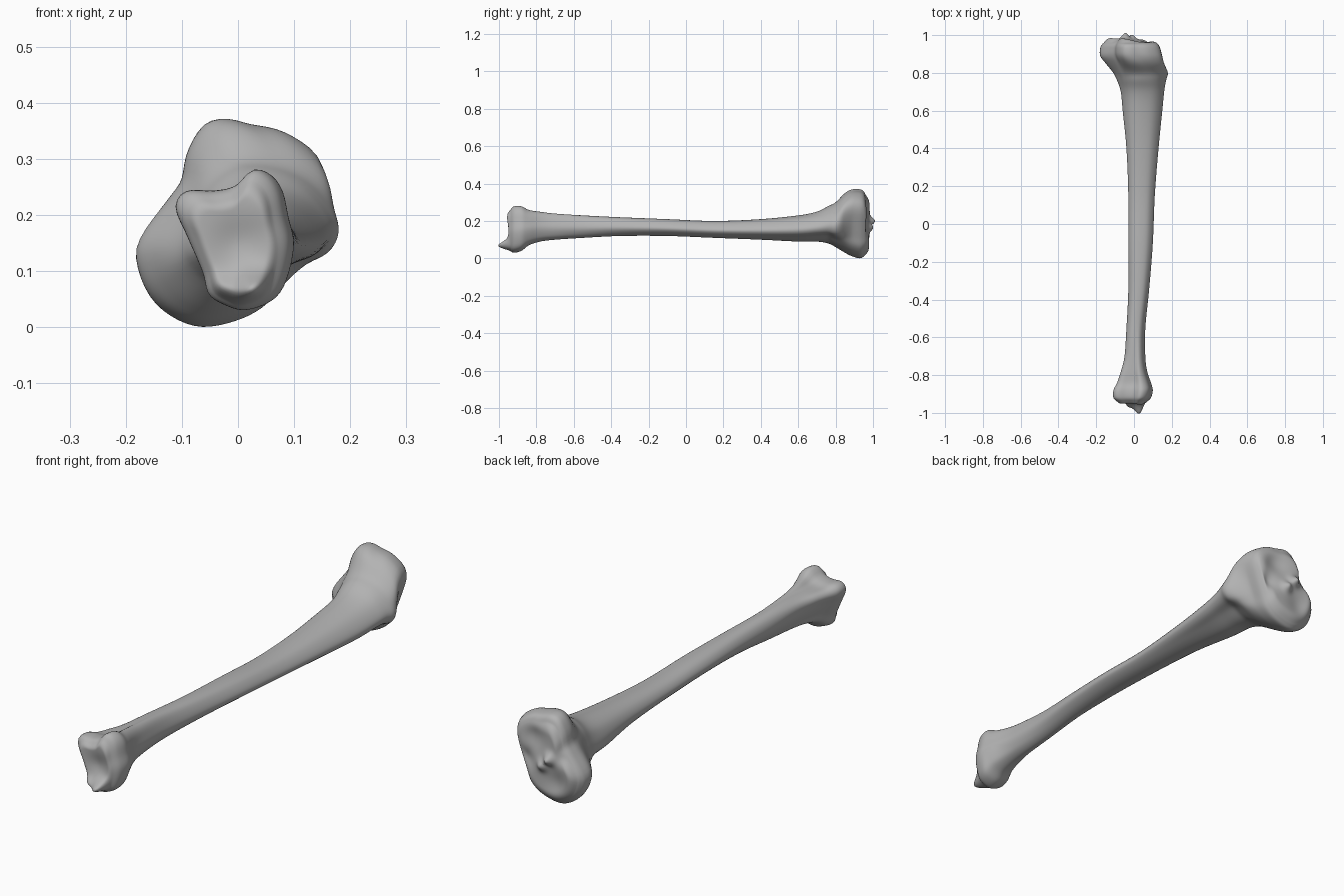
import bpy
import bmesh
from math import pi, cos, sin, atan2, hypot, exp

SIDES = 72          # points around each ring
STEPS = 5           # rings between neighbouring stations
CAP_RINGS = 22      # rings across each joint surface

# Outlines (x, z) in hundredths: ankle end, shaft, tuberosity, knee end
ANKLE = [(10, 14), (9, 19), (8, 24), (6, 27), (3, 28), (0, 25), (-4, 24), (-9, 24), (-11, 21),
         (-9, 16), (-6, 9), (-5, 5), (-2, 3), (2, 2), (7, 4), (9, 8)]
SHAFT = [(11, 15), (8, 19), (3, 20), (-1, 19), (-3, 16), (-1, 13), (3, 11), (8, 12)]
TUBEROSITY = [(18, 18), (14, 25), (8, 29), (0, 30), (-6, 26), (-9, 20), (-11, 14), (-10, 10),
              (-5, 6), (3, 7), (10, 11), (16, 13)]
KNEE = [(14, 25), (14, 29), (12, 32), (7, 35), (2, 36), (-2, 37), (-6, 36), (-9, 31), (-10, 26),
        (-12, 23), (-17, 16), (-18, 12), (-16, 6), (-12, 2), (-6, 0), (2, 2), (7, 6), (9, 11), (12, 19)]

# Stations in hundredths: y, x min, x max, z min, z max; then the outline blend
STATIONS = [
    (-94, -9, 7, 4, 26, 0), (-92, -11, 9, 3, 28, 0), (-88, -11, 10, 4, 28, 0),
    (-84, -9, 9, 7, 26, .1), (-78, -7, 7, 9, 25, .3), (-70, -5, 6, 10, 24, .6),
    (-55, -4, 6, 11, 23, .9), (-35, -3, 8, 12, 22, 1), (-10, -3, 10, 12, 21, 1),
    (15, -3, 11, 11, 20, 1), (40, -4, 13, 10, 21, 1.2), (60, -6, 15, 9, 23, 1.6),
    (70, -7, 16, 9, 25, 1.8), (76, -9, 17, 8, 28, 2), (80, -11, 18, 6, 30, 2.1),
    (85, -15, 16, 3, 35, 2.7), (89, -18, 15, 1, 37, 3), (93, -18, 14, 0, 37, 3),
    (95, -17, 13, 1, 36, 3), (96, -16, 12, 2, 34, 3)]


def spline(points, steps, closed):
    """Sample a Catmull-Rom curve through points of any dimension."""
    n = len(points)

    def get(i):
        return points[i % n] if closed else points[max(0, min(n - 1, i))]

    out = []
    for i in range(n if closed else n - 1):
        a, b, c, d = (get(i + k) for k in (-1, 0, 1, 2))
        for s in range(steps):
            t = s / steps
            out.append([q + t / 2 * (r - p + t * (2 * p - 5 * q + 4 * r - w + t * (3 * (q - r) + w - p)))
                        for p, q, r, w in zip(a, b, c, d)])
    if not closed:
        out.append(list(points[-1]))
    return out


def polar_outline(points):
    """Fit an outline to a unit box and return its radius at even angles."""
    dense = spline(points, 10, True)
    (x0, x1), (z0, z1) = [(min(v), max(v)) for v in zip(*dense)]
    polar = []
    for x, z in dense:
        u, v = 2 * (x - x0) / (x1 - x0) - 1, 2 * (z - z0) / (z1 - z0) - 1
        polar.append((atan2(v, u) % (2 * pi), hypot(u, v)))
    polar.sort()
    polar = [(polar[-1][0] - 2 * pi, polar[-1][1])] + polar + [(polar[0][0] + 2 * pi, polar[0][1])]
    radii = []
    for k in range(SIDES):
        angle = 2 * pi * k / SIDES
        for (a, r), (b, s) in zip(polar, polar[1:]):
            if a <= angle <= b:
                radii.append(r + (s - r) * (angle - a) / max(b - a, 1e-6))
                break
    return radii


PROFILES = [polar_outline(p) for p in (ANKLE, SHAFT, TUBEROSITY, KNEE)]


def section(station):
    """Blend two neighbouring outlines and fit them to the station's box."""
    y, x0, x1, z0, z1, blend = station
    blend = max(0, min(2.999, blend))
    low = int(blend)
    ring = []
    for k in range(SIDES):
        a, b = PROFILES[low][k], PROFILES[low + 1][k]
        r = a + (b - a) * (blend - low)
        ring.append((r * cos(2 * pi * k / SIDES), r * sin(2 * pi * k / SIDES)))
    (u0, u1), (v0, v1) = [(min(w), max(w)) for w in zip(*ring)]
    return [((x0 + (x1 - x0) * (u - u0) / (u1 - u0)) / 100, y / 100,
             (z0 + (z1 - z0) * (v - v0) / (v1 - v0)) / 100) for u, v in ring]


def bump(x, z, cx, cz, size, height, stretch=1):
    return height * exp(-(((x - cx) / size) ** 2 + ((z - cz) / size / stretch) ** 2))


def ankle_surface(x, z):
    """Hollow joint face with the long inner ankle lip below it."""
    return -(.012 + bump(x, z, .03, .06, .034, .062) + bump(x, z, -.03, .065, .025, .02)
             + bump(x, z, 0, .15, .045, -.012) + bump(x, z, .05, .22, .04, .006))


def knee_surface(x, z):
    """Two dished condyles with a raised ridge between them."""
    return (.02 - .06 * x + bump(x, z, .04, .27, .06, -.02) + bump(x, z, -.08, .1, .055, -.014)
            + bump(x, z, -.045, .2, .022, .03) + bump(x, z, -.01, .165, .022, .022)
            + bump(x, z, .08, .17, .04, -.02) + bump(x, z, -.11, .22, .03, -.02))


def bridge(bm, first, second):
    for k in range(SIDES):
        j = (k + 1) % SIDES
        bm.faces.new((first[k], first[j], second[j], second[k]))


def cap(bm, rim, surface):
    """Close an end with shrinking rings that follow a joint surface."""
    cx, cy, cz = (sum(v.co[i] for v in rim) / SIDES for i in range(3))
    last = rim
    for i in range(1, CAP_RINGS):
        s = 1 - i / CAP_RINGS
        rise = min(1, (1 - s) * 4)
        rise = rise * (2 - rise)
        ring = []
        for v in rim:
            x, z = cx + (v.co.x - cx) * s, cz + (v.co.z - cz) * s
            ring.append(bm.verts.new((x, cy + rise * surface(x, z), z)))
        bridge(bm, last, ring)
        last = ring
    tip = bm.verts.new((cx, cy + surface(cx, cz), cz))
    for k in range(SIDES):
        bm.faces.new((last[k], last[(k + 1) % SIDES], tip))


# Remove the default object
if "Cube" in bpy.data.objects:
    bpy.data.objects.remove(bpy.data.objects["Cube"], do_unlink=True)

# Bone material
bone = bpy.data.materials.new("bone_grey")
bone.use_nodes = True
colour = (.45, .45, .45, 1)
bone.diffuse_color = colour
bone.node_tree.nodes["Principled BSDF"].inputs["Base Color"].default_value = colour

# Shaft and flared ends as one loft, then the joint surfaces
bm = bmesh.new()
rings = [[bm.verts.new(p) for p in section(s)] for s in spline(STATIONS, STEPS, False)]
for first, second in zip(rings, rings[1:]):
    bridge(bm, first, second)
cap(bm, rings[0], ankle_surface)
cap(bm, rings[-1], knee_surface)
bmesh.ops.recalc_face_normals(bm, faces=bm.faces)

mesh = bpy.data.meshes.new("shin_bone")
bm.to_mesh(mesh)
bm.free()
mesh.materials.append(bone)
shin = bpy.data.objects.new("shin_bone", mesh)
bpy.context.collection.objects.link(shin)

# Soften the transitions and shade smoothly
relax = shin.modifiers.new("relax", "SMOOTH")
relax.factor = .5
relax.iterations = 3
bpy.ops.object.select_all(action="DESELECT")
shin.select_set(True)
bpy.context.view_layer.objects.active = shin
bpy.ops.object.shade_smooth()
